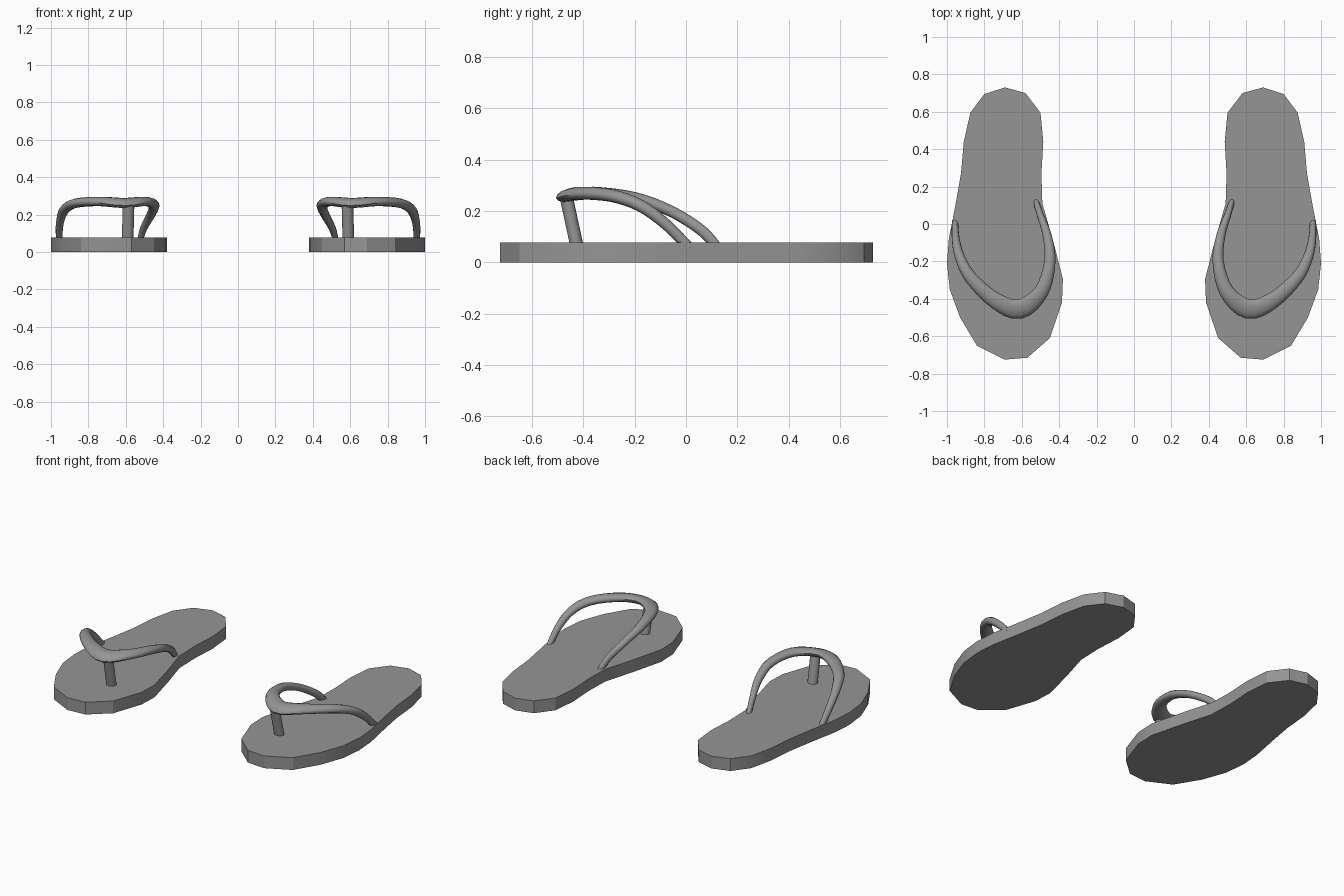
import bpy, bmesh, math
from mathutils import Vector

if "Cube" in bpy.data.objects:
    bpy.data.objects.remove(bpy.data.objects["Cube"])

grey = bpy.data.materials.new("grey rubber")
grey.use_nodes = True
colour = (0.3, 0.3, 0.3, 1)
grey.diffuse_color = colour
grey.node_tree.nodes["Principled BSDF"].inputs["Base Color"].default_value = colour

# Sole outline of the left sandal, from heel round the inner side to the toe
OUTLINE = [(.80, .695), (.69, .73), (.58, .70), (.50, .595), (.485, .44), (.495, .27),
           (.49, .11), (.435, -.08), (.38, -.295), (.385, -.42), (.45, -.61), (.57, -.715),
           (.69, -.725), (.84, -.65), (.93, -.50), (.985, -.35), (1, -.21), (.99, -.08),
           (.955, .10), (.925, .27), (.91, .44), (.875, .595)]
SOLE_TOP = 0.078

# Strap centre line: x, y, z, half width, half thickness
STRAP = [(.525, .125, .055, .015, .02), (.505, .06, .125, .018, .022), (.465, -.06, .20, .024, .022),
         (.45, -.2, .25, .03, .024), (.495, -.36, .27, .04, .025), (.61, -.455, .262, .054, .024),
         (.74, -.41, .27, .044, .025), (.87, -.29, .26, .034, .025), (.93, -.18, .222, .027, .024),
         (.953, -.08, .15, .021, .022), (.957, .015, .055, .016, .02)]


def finish(name, bm, side, angle):
    """Mirror the part for the other foot and turn it into an object."""
    for v in bm.verts:
        v.co.x *= side
    bmesh.ops.recalc_face_normals(bm, faces=bm.faces)
    mesh = bpy.data.meshes.new(name)
    bm.to_mesh(mesh)
    bm.free()
    mesh.materials.append(grey)
    obj = bpy.data.objects.new(name, mesh)
    bpy.context.collection.objects.link(obj)
    bpy.ops.object.select_all(action='DESELECT')
    obj.select_set(True)
    bpy.context.view_layer.objects.active = obj
    bpy.ops.object.shade_smooth_by_angle(angle=math.radians(angle))


def loft(bm, rings):
    """Skin a row of closed rings and cap both ends."""
    rings = [[bm.verts.new(p) for p in ring] for ring in rings]
    for a, b in zip(rings, rings[1:]):
        for i in range(len(a)):
            j = (i + 1) % len(a)
            bm.faces.new((a[i], a[j], b[j], b[i]))
    bm.faces.new(rings[0])
    bm.faces.new(rings[-1])


def smooth_path(points, steps):
    """Catmull-Rom interpolation through the points."""
    pts = [Vector(p) for p in points]
    pts = [2 * pts[0] - pts[1]] + pts + [2 * pts[-1] - pts[-2]]
    path = []
    for a, b, c, d in zip(pts, pts[1:], pts[2:], pts[3:]):
        for s in range(steps):
            t = s / steps
            path.append(0.5 * (2 * b + (c - a) * t + (2 * a - 5 * b + 4 * c - d) * t ** 2
                               + (3 * b - a - 3 * c + d) * t ** 3))
    return path + [pts[-2]]


def sweep(path, sides):
    """Oval rings set square to the path."""
    rings = []
    for i, p in enumerate(path):
        ahead, behind = path[min(i + 1, len(path) - 1)], path[max(i - 1, 0)]
        tangent = Vector(ahead[:3]) - Vector(behind[:3])
        across = tangent.cross(Vector((0, 0, 1))).normalized()
        up = across.cross(tangent).normalized()
        # The strap tips down slightly towards the toe
        tilt = 0.25 * max(0, (p[3] - 0.03) / 0.024) * (1 if across.y > 0 else -1)
        across, up = (across + up * tilt).normalized(), (up - across * tilt).normalized()
        centre = Vector(p[:3])
        angles = [math.tau * k / sides for k in range(sides)]
        rings.append([centre + across * p[3] * math.cos(a) + up * p[4] * math.sin(a)
                      for a in angles])
    return rings


for side, label in ((1, "left"), (-1, "right")):
    # Flat sole
    bm = bmesh.new()
    loft(bm, [[(x, y, z) for x, y in OUTLINE] for z in (0, SOLE_TOP)])
    finish(label + "_sole", bm, side, 25)

    # Curved foot strap
    bm = bmesh.new()
    loft(bm, sweep(smooth_path(STRAP, 4), 12))
    finish(label + "_strap", bm, side, 50)

    # Leaning toe post
    bm = bmesh.new()
    posts = [(.59, -.427, .07), (.585, -.467, .255)]
    loft(bm, [[(x + .031 * math.cos(math.tau * k / 14), y + .027 * math.sin(math.tau * k / 14), z)
               for k in range(14)] for x, y, z in posts])
    finish(label + "_toe_post", bm, side, 40)
